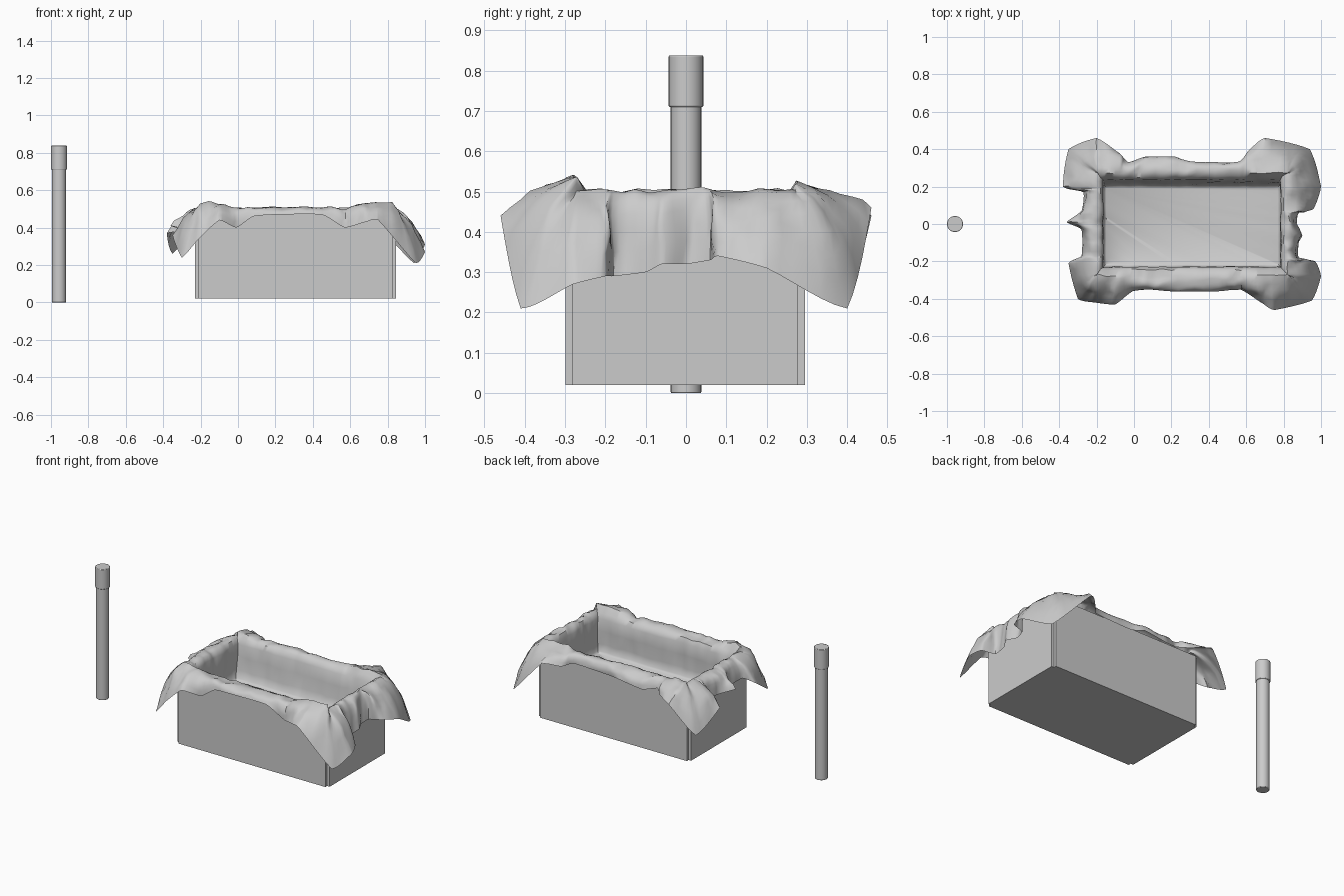
import bpy, bmesh, math
from mathutils import Vector, noise

old = bpy.data.objects.get("Cube")
if old:
    bpy.data.objects.remove(old, do_unlink=True)

grey = bpy.data.materials.new("plain_grey")
grey.use_nodes = True
colour = (0.6, 0.6, 0.6, 1)
grey.diffuse_color = colour
grey.node_tree.nodes["Principled BSDF"].inputs["Base Color"].default_value = colour


def finish(name, bm, angle):
    mesh = bpy.data.meshes.new(name)
    bm.to_mesh(mesh)
    bm.free()
    obj = bpy.data.objects.new(name, mesh)
    bpy.context.collection.objects.link(obj)
    mesh.materials.append(grey)
    bpy.ops.object.select_all(action='DESELECT')
    obj.select_set(True)
    bpy.context.view_layer.objects.active = obj
    bpy.ops.object.shade_smooth_by_angle(angle=math.radians(angle))
    return obj


def loft(rings, cap_start):
    """Skin matching closed rings and close the last one."""
    bm = bmesh.new()
    rows = [[bm.verts.new(p) for p in ring] for ring in rings]
    for a, b in zip(rows, rows[1:]):
        for i in range(len(a)):
            j = (i + 1) % len(a)
            bm.faces.new((a[i], a[j], b[j], b[i]))
    bm.faces.new(rows[-1])
    if cap_start:
        bm.faces.new(rows[0][::-1])
    bmesh.ops.remove_doubles(bm, verts=bm.verts, dist=0.0005)
    return bm


def clamp_to(p, rect, z):
    x0, x1, y0, y1 = rect
    return Vector((min(max(p.x, x0), x1), min(max(p.y, y0), y1), z))


# Box: panels meet at a small notch in every corner
X0, X1, Y0, Y1, N = -0.23, 0.845, -0.299, 0.295, 0.018
TOP = 0.472
outline = []
for cx, cy, sx, sy in ((X0, Y0, 1, 1), (X1, Y0, -1, 1), (X1, Y1, -1, -1), (X0, Y1, 1, -1)):
    corner = [(cx, cy + sy * N), (cx + sx * N, cy + sy * N), (cx + sx * N, cy)]
    outline += corner if sx == sy else corner[::-1]
base = [Vector((x, y, 0.02)) for x, y in outline]
wall = (-0.19, 0.81, -0.26, 0.265)
top = [Vector((p.x, p.y, TOP)) for p in base]
finish("box", loft([base, top, [clamp_to(p, wall, TOP) for p in base],
                    [clamp_to(p, wall, 0.2) for p in base]], True), 30)

# Cloth hem: x, y, z in hundredths, anticlockwise from the front
hem_points = [
    (-30, -40, 24), (-21, -42, 34), (-10, -43, 44), (-1, -36, 40), (8, -35, 46),
    (20, -36, 47), (45, -36, 47), (57, -35, 40), (68, -42, 43), (75, -46, 44),
    (95, -41, 21), (100, -28, 27), (97, -20, 29), (88, -18, 29), (88, -10, 30),
    (90, -6, 32), (87, 0, 32), (88, 6, 33), (96, 8, 34), (100, 20, 31),
    (94, 40, 21), (70, 46, 46), (61, 39, 44), (56, 33, 45), (30, 33, 44),
    (22, 36, 45), (6, 36, 43), (-3, 33, 45), (-8, 38, 44), (-20, 46, 44),
    (-35, 40, 26), (-38, 20, 37), (-27, 17, 38), (-28, 7, 38), (-36, 1, 41),
    (-28, -3, 39), (-28, -17, 39), (-35, -21, 36)]
ctrl = [Vector(p) / 100 for p in hem_points]
hem = []
STEPS = 6
for i in range(len(ctrl)):
    a, b, c, d = (ctrl[(i + k) % len(ctrl)] for k in (-1, 0, 1, 2))
    for s in range(STEPS):
        t = s / STEPS
        curved = b + 0.5 * t * ((c - a) + t * (2 * a - 5 * b + 4 * c - d
                                + t * (3 * b - a - 3 * c + d)))
        hem.append(b.lerp(c, t).lerp(curved, 0.4))

# Cloth: drapes from the hem over the rim, then lines the inside
crest_rect = (-0.2, 0.82, -0.275, 0.275)


def drape(h, t):
    c = clamp_to(h, crest_rect, 0)
    reach = (Vector((h.x, h.y, 0)) - c).length
    lift = 0.032 if h.y < 0 else 0.016
    c.z = 0.503 + lift * min(max((abs(h.y - c.y) - 0.08) / 0.06, 0), 1)
    flare = min(max((reach - 0.09) / 0.06, 0), 1)
    mid = c.lerp(h, 0.9 - 0.32 * flare)
    mid.z = c.z + 0.012 - flare * (0.012 + 0.15 * (c.z - h.z))
    return c * (1 - t) ** 2 + mid * 2 * t * (1 - t) + h * t * t


def crumple(ring, amount):
    return [p + amount * noise.noise_vector(Vector((p.x, p.y, p.z * 0.4)) * 18) for p in ring]


rings = [hem]
for t in (0.85, 0.7, 0.55, 0.4, 0.25, 0.12, 0):
    rings.append(crumple([drape(h, t) for h in hem], 0.013))
for inset, z, amount in ((0.022, 0.495, 0.01), (0.035, 0.465, 0.006), (0.035, 0.39, 0.01),
                         (0.036, 0.31, 0.008), (0.04, 0.262, 0.003), (0.052, 0.25, 0)):
    x0, x1, y0, y1 = crest_rect
    slant = (0.495 - z) * 0.12
    inner = (x0 + inset, x1 - inset, y0 + inset + 0.01, y1 - inset - slant)
    rings.append(crumple([clamp_to(h, inner, z) for h in hem], amount))
finish("cloth", loft(rings, False), 50)

# Handle: slim rod with a thicker cap
for name, radius, z0, z1 in (("rod", 0.038, 0, 0.715), ("rod_cap", 0.043, 0.71, 0.838)):
    bm = bmesh.new()
    bmesh.ops.create_cone(bm, cap_ends=True, segments=32, radius1=radius, radius2=radius,
                          depth=z1 - z0)
    obj = finish(name, bm, 30)
    obj.location = (-0.957, 0, (z0 + z1) / 2)
    bevel = obj.modifiers.new("soft_edge", 'BEVEL')
    bevel.width = 0.003
    bevel.segments = 2
